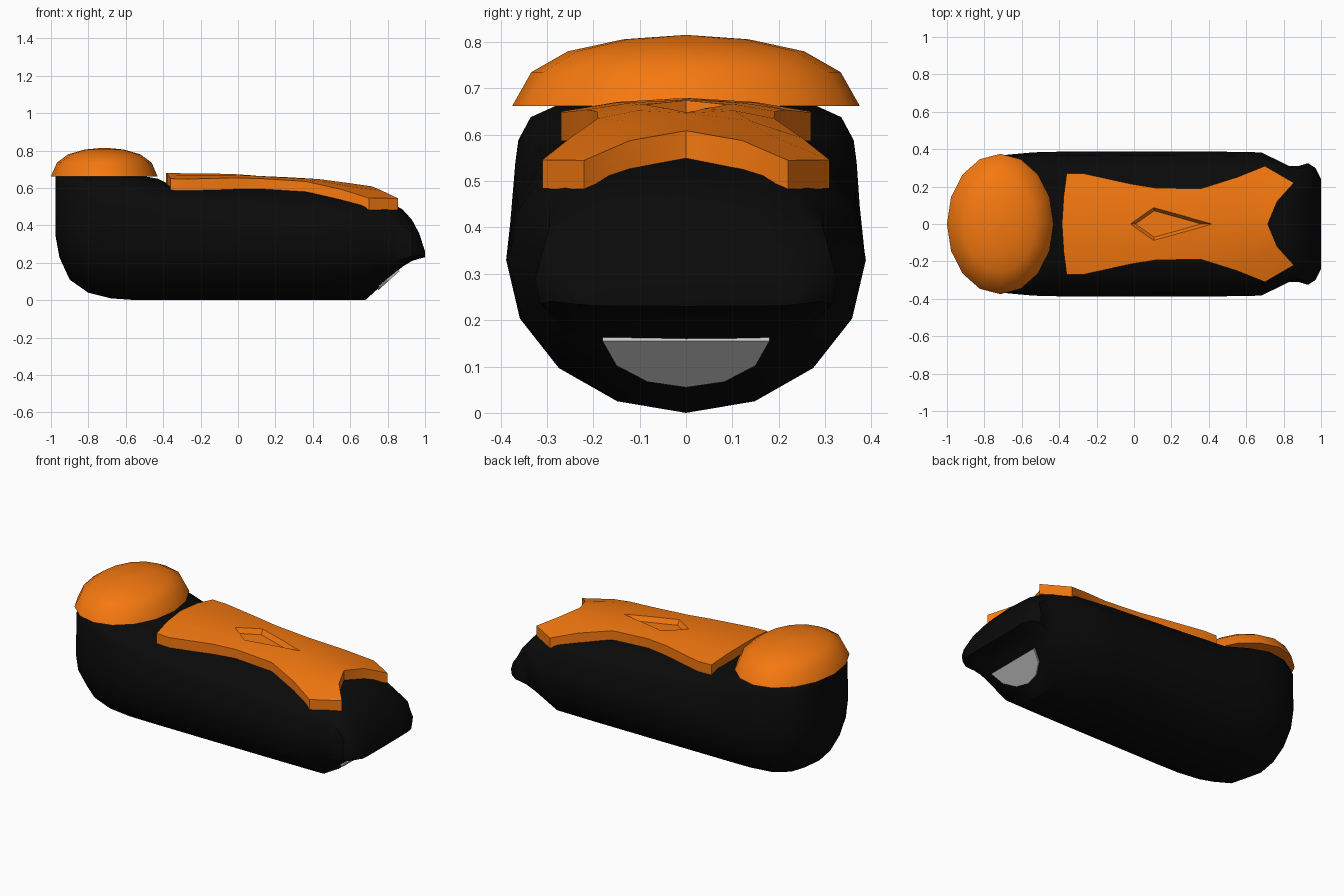
import bpy, bmesh, math

if "Cube" in bpy.data.objects:
    bpy.data.objects.remove(bpy.data.objects["Cube"])


def material(name, rgb):
    m = bpy.data.materials.new(name)
    m.diffuse_color = (*rgb, 1)
    m.use_nodes = True
    m.node_tree.nodes["Principled BSDF"].inputs["Base Color"].default_value = m.diffuse_color
    return m


BLACK = material("black", (0.003, 0.003, 0.003))
ORANGE = material("orange", (0.92, 0.19, 0.005))


def make(name, verts, faces, mat=None, smooth=None):
    me = bpy.data.meshes.new(name)
    me.from_pydata(verts, [], faces)
    bm = bmesh.new()
    bm.from_mesh(me)
    bmesh.ops.recalc_face_normals(bm, faces=bm.faces)
    bm.to_mesh(me)
    bm.free()
    ob = bpy.data.objects.new(name, me)
    bpy.context.collection.objects.link(ob)
    if mat:
        me.materials.append(mat)
    bpy.ops.object.select_all(action='DESELECT')
    ob.select_set(True)
    bpy.context.view_layer.objects.active = ob
    if smooth:
        bpy.ops.object.shade_smooth_by_angle(angle=math.radians(smooth))
    return ob


def loft(rings):
    n = len(rings[0])
    verts = [v for r in rings for v in r]
    faces = [(i * n + j, i * n + (j + 1) % n, (i + 1) * n + (j + 1) % n, (i + 1) * n + j)
             for i in range(len(rings) - 1) for j in range(n)]
    faces += [tuple(range(n)), tuple(range(len(verts) - n, len(verts)))]
    return verts, faces


def interp(x, pts):
    for (x0, z0), (x1, z1) in zip(pts, pts[1:]):
        if x <= x1:
            return z0 + (z1 - z0) * (x - x0) / (x1 - x0)
    return pts[-1][1]


# Body: superellipse sections (x, bottom, middle, top, half width, lower power, upper power)
SECTIONS = [
    (-0.975, 0.34, 0.45, 0.67, 0.10, 2, 8),
    (-0.955, 0.23, 0.42, 0.67, 0.19, 2, 8),
    (-0.90, 0.11, 0.38, 0.67, 0.275, 2, 8),
    (-0.80, 0.04, 0.35, 0.67, 0.34, 2, 8),
    (-0.68, 0.01, 0.33, 0.67, 0.37, 2, 7),
    (-0.54, 0.0, 0.33, 0.67, 0.383, 2, 4),
    (-0.43, 0.0, 0.33, 0.65, 0.386, 2, 3.2),
    (-0.38, 0.0, 0.33, 0.625, 0.387, 2, 3.4),
    (0.0, 0.0, 0.33, 0.62, 0.388, 2, 2.7),
    (0.40, 0.0, 0.33, 0.598, 0.388, 2, 2.5),
    (0.68, 0.0, 0.33, 0.56, 0.383, 2, 2.6),
    (0.83, 0.135, 0.33, 0.515, 0.31, 4, 3),
    (0.88, 0.18, 0.31, 0.485, 0.31, 5, 3),
    (0.93, 0.21, 0.29, 0.43, 0.325, 5, 2.7),
    (0.97, 0.222, 0.28, 0.355, 0.30, 5, 2.5),
    (1.0, 0.23, 0.24, 0.26, 0.24, 4, 2.5),
]
rings = []
for x, zb, zc, zt, w, lo, hi in SECTIONS:
    ring = []
    for k in range(16):
        c, s = math.cos(k * math.pi / 8), math.sin(k * math.pi / 8)
        p = 2 / (hi if s > 0 else lo)
        h = (zt - zc) if s > 0 else (zc - zb)
        ring.append((x, math.copysign(abs(c) ** p * w, c), zc + math.copysign(abs(s) ** p * h, s)))
    rings.append(ring)
make("body", *loft(rings), BLACK, 35)

# Rear dome
dome = [[(-0.715 + 0.285 * f * math.cos(a), 0.375 * f * math.sin(a), z)
         for a in [k * math.pi / 8 for k in range(16)]]
        for f, z in [(1, 0.662), (0.89, 0.735), (0.68, 0.78), (0.36, 0.806), (0.02, 0.815)]]
make("rear_dome", *loft(dome), ORANGE, 35)


# Top plate: arched grid with a notched front edge, given thickness
def plate_top(x, y):
    zc = interp(x, [(-0.4, 0.68), (0, 0.675), (0.4, 0.652), (0.7, 0.612), (0.87, 0.575)])
    return zc - interp(x, [(-0.4, 0.4), (0.3, 0.5), (0.7, 0.69)]) * y * y


EDGE = [(-0.36, 0.27), (-0.27, 0.27), (-0.02, 0.215), (0.12, 0.192), (0.36, 0.19),
        (0.55, 0.25), (0.70, 0.31), (0.855, 0.22)]
T = [-1, -0.55, 0, 0.55, 1]
top = []
for ex, ey in EDGE:
    u = (ex + 0.36) / 1.215
    for t in T:
        mid = -0.385 + 1.10 * u
        x = mid + (ex - mid) * abs(t) ** 1.7
        top.append((x, t * ey, plate_top(x, t * ey)))
N, W = len(top), len(T)
verts = top + [(x, y, z - 0.062) for x, y, z in top]
faces = []
for i in range(len(EDGE) - 1):
    for j in range(W - 1):
        q = (i * W + j, i * W + j + 1, (i + 1) * W + j + 1, (i + 1) * W + j)
        faces += [q, tuple(N + v for v in reversed(q))]
rim = (list(range(W)) + [i * W + W - 1 for i in range(1, len(EDGE))]
       + list(range(N - 2, N - W - 1, -1)) + [i * W for i in range(len(EDGE) - 2, 0, -1)])
for a, b in zip(rim, rim[1:] + rim[:1]):
    faces.append((a, b, b + N, a + N))
plate = make("top_plate", verts, faces, ORANGE)

# Diamond recess in the plate, with tapered walls
DIAMOND = [(-0.02, 0), (0.105, -0.088), (0.42, 0), (0.105, 0.088)]


def diamond(scale, dz):
    pts = [(0.12 + (x - 0.12) * scale, y * scale) for x, y in DIAMOND]
    return [(x, y, plate_top(x, y) + dz) for x, y in pts]


cutter = make("recess_cutter", *loft([diamond(0.8, -0.03), diamond(1, 0), diamond(1.0, 0.05)]), ORANGE)
cutter.hide_render = True
cut = plate.modifiers.new("recess", 'BOOLEAN')
cut.operation, cut.object, cut.solver = 'DIFFERENCE', cutter, 'EXACT'
bpy.context.view_layer.objects.active = plate
bpy.ops.object.modifier_apply(modifier=cut.name)
bpy.data.objects.remove(cutter)
bpy.ops.object.select_all(action='DESELECT')
plate.select_set(True)
bpy.ops.object.shade_smooth_by_angle(angle=math.radians(25))

# Grey half-disc vent on the sloping underside of the nose
half = [(0.18, 0.16), (0.15, 0.107), (0.083, 0.072), (0, 0.06)]
outline = half + [(-y, z) for y, z in half[-2::-1]]
vent = [[(0.68 + z * 1.11 + d, y, z - d) for y, z in outline] for d in (-0.012, 0.005)]
make("nose_vent", *loft(vent))
